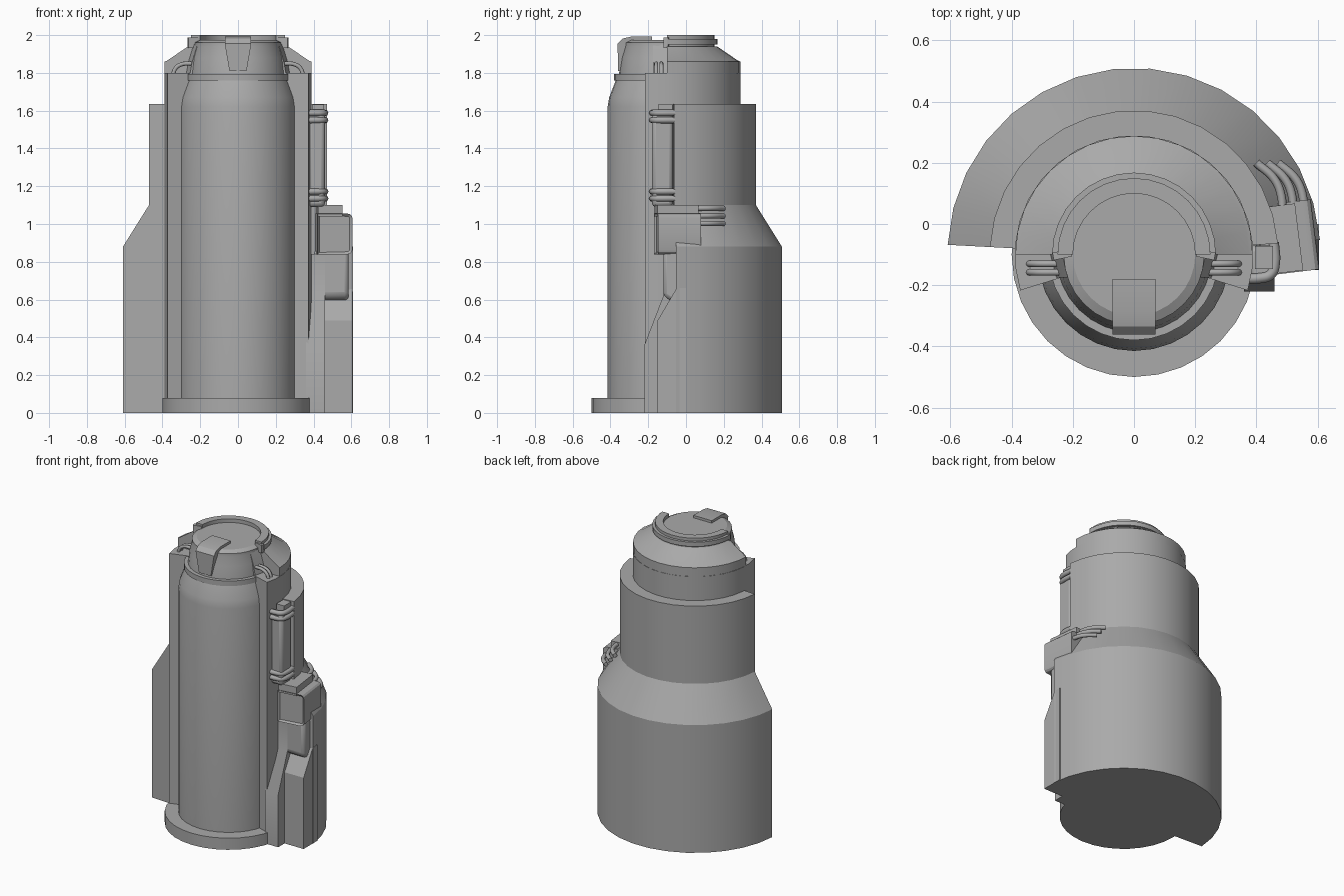
import bpy, bmesh, math
from mathutils import Matrix, Vector

if "Cube" in bpy.data.objects:
    bpy.data.objects.remove(bpy.data.objects["Cube"])

AXIS_Y = -0.1
STEP = 11.25
parts = []

grey = bpy.data.materials.new("plain_grey")
grey.use_nodes = True
grey.diffuse_color = (0.4, 0.4, 0.4, 1)
grey.node_tree.nodes["Principled BSDF"].inputs["Base Color"].default_value = (0.4, 0.4, 0.4, 1)


def finish(name, bm):
    bmesh.ops.remove_doubles(bm, verts=bm.verts, dist=1e-5)
    bmesh.ops.recalc_face_normals(bm, faces=bm.faces)
    mesh = bpy.data.meshes.new(name)
    bm.to_mesh(mesh)
    bm.free()
    mesh.materials.append(grey)
    obj = bpy.data.objects.new(name, mesh)
    bpy.context.collection.objects.link(obj)
    parts.append(obj)
    return obj


def turned(name, profile, start=0, end=360):
    """Closed (radius, z) profile swept round the main axis, capped if partial."""
    bm = bmesh.new()
    full = end - start >= 360
    count = max(1, round((end - start) / STEP))
    rings = []
    for i in range(count if full else count + 1):
        a = math.radians(start + (end - start) * i / count)
        rings.append([bm.verts.new((r * math.cos(a), AXIS_Y + r * math.sin(a), z))
                      for r, z in profile])
    n = len(profile)
    for i in range(count):
        a, b = rings[i], rings[(i + 1) % len(rings)]
        for j in range(n):
            k = (j + 1) % n
            if profile[j][0] == 0 and profile[k][0] == 0:
                continue
            bm.faces.new((a[j], b[j], b[k], a[k]))
    if not full:
        bm.faces.new(rings[0])
        bm.faces.new(rings[-1])
    return finish(name, bm)


def slab(name, outline, x0, x1, bevel=0):
    """(y, z) outline extruded along x."""
    bm = bmesh.new()
    face = bm.faces.new([bm.verts.new((x0, y, z)) for y, z in outline])
    new = bmesh.ops.extrude_face_region(bm, geom=[face])["geom"]
    bmesh.ops.translate(bm, vec=(x1 - x0, 0, 0),
                        verts=[v for v in new if isinstance(v, bmesh.types.BMVert)])
    obj = finish(name, bm)
    if bevel:
        mod = obj.modifiers.new("soft_edges", "BEVEL")
        mod.width, mod.segments = bevel, 2
    return obj


def box(name, centre, size, turn=0, bevel=0):
    bm = bmesh.new()
    matrix = (Matrix.Translation(centre) @ Matrix.Rotation(math.radians(turn), 4, "Z")
              @ Matrix.Diagonal((*size, 1)))
    bmesh.ops.create_cube(bm, size=1, matrix=matrix)
    obj = finish(name, bm)
    if bevel:
        mod = obj.modifiers.new("soft_edges", "BEVEL")
        mod.width, mod.segments = bevel, 2
    return obj


def rod(name, points, radius):
    curve = bpy.data.curves.new(name, "CURVE")
    curve.dimensions = "3D"
    curve.bevel_depth, curve.bevel_resolution = radius, 2
    curve.resolution_u, curve.use_fill_caps = 5, True
    spline = curve.splines.new("BEZIER")
    spline.bezier_points.add(len(points) - 1)
    for p, co in zip(spline.bezier_points, points):
        p.co = co
        p.handle_left_type = p.handle_right_type = "AUTO"
    curve.materials.append(grey)
    obj = bpy.data.objects.new(name, curve)
    bpy.context.collection.objects.link(obj)


# Main vessel, base and housing
turned("base_disc", [(0, 0), (0.4, 0), (0.4, 0.08), (0, 0.08)])
turned("inner_vessel", [(0, 0.05), (0.315, 0.05), (0.315, 1.62), (0.307, 1.67), (0.27, 1.765), (0, 1.765)])
turned("neck_flange", [(0, 1.76), (0.28, 1.76), (0.28, 1.795), (0, 1.795)])
turned("neck", [(0, 1.79), (0.255, 1.79), (0.245, 1.88), (0.23, 1.94), (0.23, 1.96), (0.2, 1.975), (0, 1.975)])
turned("housing", [(0, 0), (0.39, 0), (0.39, 1.8), (0, 1.8)], -17.5, 197.5)

# Outer shell wrapped round the back
turned("back_shell", [(0.37, 0), (0.61, 0), (0.61, 0.88), (0.472, 1.1), (0.472, 1.635), (0.37, 1.635)], 4.5, 177)

# Stepped shoulder and half rim
turned("shoulder", [(0, 1.79), (0.388, 1.79), (0.388, 1.86), (0.375, 1.865), (0.265, 1.94), (0, 1.94)], 0, 180)
turned("half_rim", [(0.2, 1.93), (0.25, 1.93), (0.25, 1.95), (0.268, 1.95), (0.268, 1.98),
                    (0.25, 1.98), (0.25, 2.0), (0.2, 2.0)], 0, 180)

# Front latch, narrowing downwards
latch = slab("front_latch", [(-0.36, 1.81), (-0.362, 1.955), (-0.335, 1.982), (-0.29, 1.992),
                             (-0.18, 1.992), (-0.18, 1.97), (-0.3, 1.965), (-0.32, 1.81)], -0.07, 0.07)
for v in latch.data.vertices:
    if v.co.z < 1.85:
        v.co.x *= 0.65

# Brackets and bent rods on both housing ends
for side, label in ((1, "left"), (-1, "right")):
    bm = bmesh.new()
    outline = [(0.2, 1.79), (0.275, 1.79), (0.262, 1.86), (0.235, 1.95), (0.2, 1.95)]
    face = bm.faces.new([bm.verts.new((side * x, -0.1, z)) for x, z in outline])
    new = bmesh.ops.extrude_face_region(bm, geom=[face])["geom"]
    for v in new:
        if isinstance(v, bmesh.types.BMVert):
            v.co.y = -0.175
            v.co.x -= side * 0.02
    finish(label + "_neck_bracket", bm)
    box(label + "_rim_stop", (side * 0.235, -0.1, 1.96), (0.06, 0.025, 0.055), -side * 12)
    for y in (-0.13, -0.158):
        rod(label + "_top_rod", [(side * 0.345, y, 1.79), (side * 0.33, y, 1.825),
                                 (side * 0.3, y, 1.845), (side * 0.24, y, 1.85)], 0.011)

# Lower fender on the left side
slab("inner_fender", [(-0.22, 0), (-0.22, 0.36), (-0.12, 0.62), (-0.12, 0.84), (0, 0.84), (0, 0)], 0.36, 0.46)
slab("outer_fender", [(-0.15, 0), (-0.15, 0.49), (-0.05, 0.66), (0, 0.66), (0, 0)], 0.44, 0.605)
slab("box_support", [(-0.12, 0.86), (-0.12, 0.62), (-0.07, 0.585), (0, 0.585), (0, 0.86)], 0.4, 0.585, 0.02)

# Control box with a recessed front panel
bm = bmesh.new()
bmesh.ops.create_cube(bm, size=1, matrix=Matrix.Diagonal((0.185, 0.23, 0.215, 1)))
long_edges = [e for e in bm.edges if abs((e.verts[0].co - e.verts[1].co).y) > 0.1 and e.verts[0].co.x > 0]
bmesh.ops.bevel(bm, geom=long_edges, offset=0.025, segments=3, affect="EDGES", profile=0.5)
front = min(bm.faces, key=lambda f: f.calc_center_median().y)
bmesh.ops.inset_region(bm, faces=[front], thickness=0.014)
bmesh.ops.translate(bm, verts=front.verts, vec=(0, 0.012, 0))
bm.transform(Matrix.Translation((0.5, -0.045, 0.947)) @ Matrix.Rotation(math.radians(7), 4, "Z"))
finish("control_box", bm)
box("control_box_lid", (0.475, -0.05, 1.07), (0.13, 0.22, 0.06), 7)

# Cables from the control box into the shell
for i in range(3):
    x, z = 0.485 + 0.035 * i, 1.083 - 0.04 * i
    rod("cable", [(x, 0.03, z), (x - 0.003, 0.09, z), (x - 0.025, 0.145, z), (x - 0.085, 0.2, z)], 0.014)

# Canister with pairs of clamp rods
box("canister", (0.415, -0.125, 1.34), (0.09, 0.11, 0.5), 0, 0.02)
box("canister_cap", (0.425, -0.11, 1.605), (0.06, 0.075, 0.055))
for z in (1.135, 1.172, 1.55, 1.588):
    rod("clamp_rod", [(0.457, -0.06, z), (0.46, -0.13, z), (0.447, -0.165, z),
                      (0.41, -0.177, z), (0.36, -0.178, z)], 0.017)

# Smooth the curved surfaces while keeping edges sharp
bpy.ops.object.select_all(action="DESELECT")
for obj in parts:
    obj.select_set(True)
bpy.context.view_layer.objects.active = parts[0]
bpy.ops.object.shade_smooth_by_angle(angle=math.radians(25))
